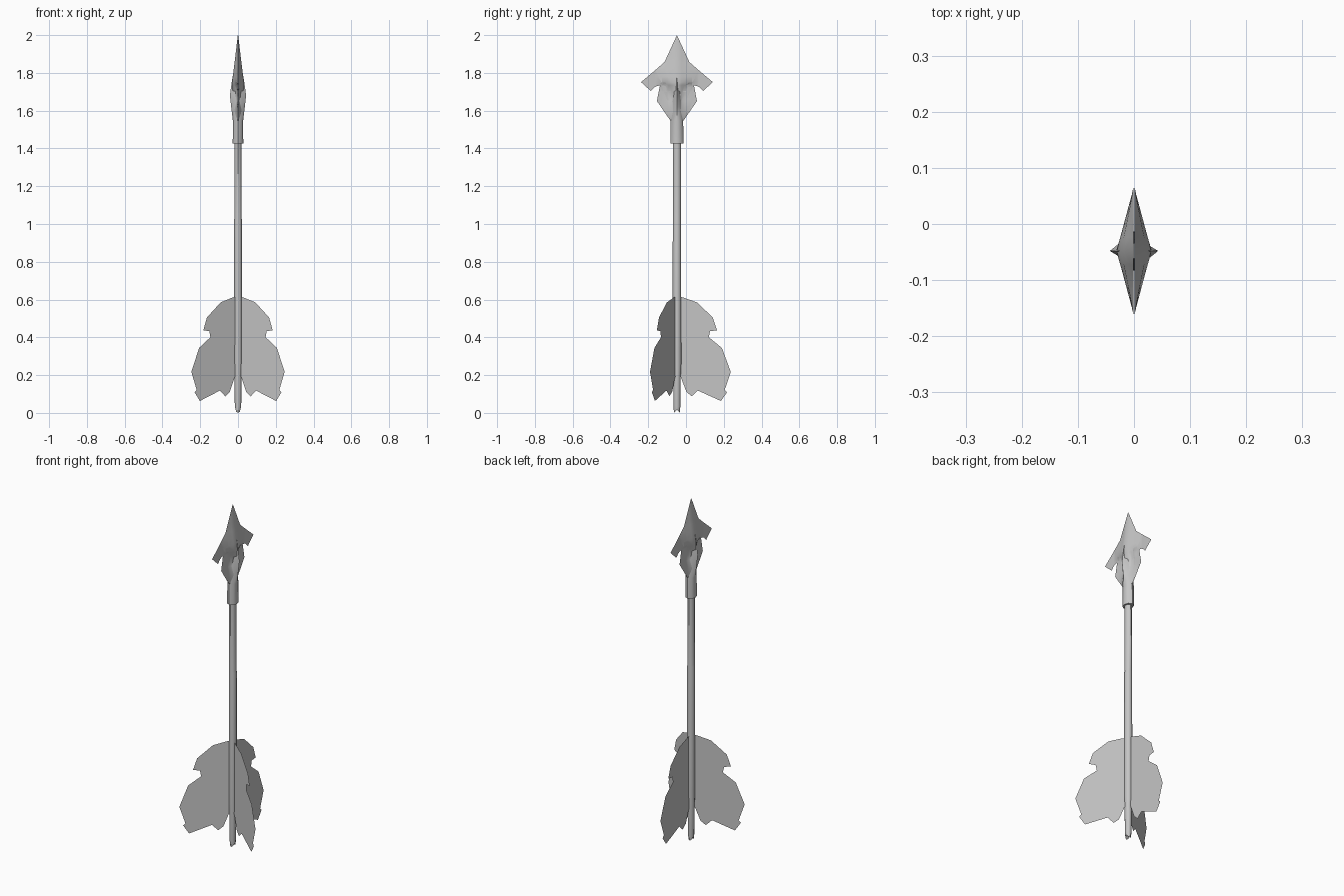
import bpy, bmesh, math
from mathutils import Matrix

if "Cube" in bpy.data.objects:
    bpy.data.objects.remove(bpy.data.objects["Cube"], do_unlink=True)

AXIS_Y = -0.048  # the shaft stands slightly forward of centre

grey = bpy.data.materials.new("plain_grey")
grey.use_nodes = True
COLOUR = (0.56, 0.56, 0.56, 1)
grey.diffuse_color = COLOUR
grey.node_tree.nodes["Principled BSDF"].inputs["Base Color"].default_value = COLOUR


def finish(name, bm, angle=35):
    mesh = bpy.data.meshes.new(name)
    bm.to_mesh(mesh)
    bm.free()
    mesh.materials.append(grey)
    ob = bpy.data.objects.new(name, mesh)
    ob.location.y = AXIS_Y
    bpy.context.collection.objects.link(ob)
    bpy.ops.object.select_all(action='DESELECT')
    ob.select_set(True)
    bpy.context.view_layer.objects.active = ob
    bpy.ops.object.shade_smooth_by_angle(angle=math.radians(angle))
    return ob


def lerp_table(table, z):
    """Piecewise linear lookup in (z, value) pairs sorted by rising z."""
    if z <= table[0][0]:
        return table[0][1]
    for (z0, v0), (z1, v1) in zip(table, table[1:]):
        if z <= z1:
            return v0 + (v1 - v0) * (z - z0) / (z1 - z0)
    return table[-1][1]


def loft(rings):
    """Eight-sided loft; each ring is (z, half x, half y, diagonal factor)."""
    bm = bmesh.new()
    loops = []
    for z, rx, ry, d in rings:
        loop = []
        for k in range(8):
            a = math.pi / 4 * k
            s = 1 if k % 2 == 0 else d / math.sqrt(0.5)
            loop.append(bm.verts.new((rx * s * math.cos(a), ry * s * math.sin(a), z)))
        loops.append(loop)
    for lo, hi in zip(loops, loops[1:]):
        for k in range(8):
            n = (k + 1) % 8
            bm.faces.new((lo[k], lo[n], hi[n], hi[k]))
    bm.faces.new(loops[0][::-1])
    bm.faces.new(loops[-1])
    return bm, loops


# Shaft, narrowing to a notched nock at the bottom
ROUND = 0.707
bm, loops = loft([(0.0, 0.013, 0.016, ROUND), (0.035, 0.017, 0.018, ROUND),
                  (0.20, 0.019, 0.020, ROUND), (0.26, 0.021, 0.023, ROUND),
                  (1.02, 0.021, 0.022, ROUND), (1.03, 0.019, 0.022, ROUND),
                  (1.46, 0.018, 0.021, ROUND)])
for v in loops[0]:
    v.co.z = 0.018 * (1 - abs(v.co.y) / 0.016)
bmesh.ops.triangulate(bm, faces=[f for f in bm.faces if len(f.verts) > 4])
finish("shaft", bm, 50)

# Socket, turning from a round sleeve into a diamond-shaped neck
bm, loops = loft([(1.425, 0.028, 0.035, ROUND), (1.545, 0.027, 0.033, ROUND),
                  (1.62, 0.036, 0.029, 0.6), (1.68, 0.043, 0.024, 0.52),
                  (1.74, 0.035, 0.021, 0.5), (1.82, 0.022, 0.014, 0.5)])
finish("socket", bm, 45)

# Arrowhead blade: one quarter is cut from its outline, thickened, mirrored
OUTLINE = [(0, 2.0), (0.047, 1.89), (0.066, 1.857), (0.114, 1.815), (0.19, 1.751),
           (0.138, 1.704), (0.122, 1.722), (0.106, 1.731), (0.074, 1.735),
           (0.042, 1.725), (0.026, 1.698), (0.026, 1.672), (0.034, 1.658),
           (0.05, 1.652), (0.106, 1.651), (0.085, 1.62), (0.033, 1.545), (0, 1.545)]
RIDGE = [(1.545, 0.024), (1.68, 0.034), (1.75, 0.031), (1.80, 0.025),
         (1.89, 0.014), (2.0, 0.0)]
REACH = [(1.545, 0.033), (1.60, 0.065), (1.65, 0.03), (1.72, 0.026), (1.75, 0.115),
         (1.815, 0.114), (1.857, 0.066), (1.89, 0.047), (2.0, 0.0005)]
bm = bmesh.new()
bm.faces.new([bm.verts.new((0, r, z)) for r, z in OUTLINE])
bmesh.ops.triangulate(bm, faces=bm.faces[:])


def slice_at(co, no):
    bmesh.ops.bisect_plane(bm, geom=bm.verts[:] + bm.edges[:] + bm.faces[:],
                           dist=1e-5, plane_co=co, plane_no=no)


for z in (1.6, 1.65, 1.70, 1.735, 1.75, 1.78, 1.815, 1.857, 1.89):
    slice_at((0, 0, z), (0, 0, 1))
for r in (0.025, 0.05, 0.08, 0.115):
    slice_at((0, r, 0), (0, 1, 0))
bmesh.ops.remove_doubles(bm, verts=bm.verts[:], dist=0.0005)
for f in bm.faces:
    f.normal_update()
    if f.normal.x < 0:
        f.normal_flip()
for v in bm.verts:
    r, z = v.co.y, v.co.z
    v.co.x = max(0.001, lerp_table(RIDGE, z) * (1 - r / lerp_table(REACH, z)))
blade = finish("arrowhead_blade", bm, 40)
mirror = blade.modifiers.new("mirror", 'MIRROR')
mirror.use_axis = (True, True, False)
mirror.merge_threshold = 0.0004

# Three ragged flat feathers around the shaft
FEATHER = [(0.0, 0.615), (0.03, 0.612), (0.106, 0.585), (0.085, 0.548), (0.19, 0.505),
           (0.212, 0.437), (0.135, 0.428), (0.238, 0.344), (0.285, 0.217),
           (0.143, 0.240), (0.265, 0.109), (0.233, 0.063), (0.111, 0.118),
           (0.078, 0.088), (0.060, 0.118), (0.05, 0.112), (0.02, 0.19), (0.0, 0.20)]
for name, degrees in (("back_feather", 90), ("right_feather", 210), ("left_feather", 330)):
    bm = bmesh.new()
    bm.faces.new([bm.verts.new((r, 0, z)) for r, z in FEATHER])
    bmesh.ops.triangulate(bm, faces=bm.faces[:])
    bmesh.ops.rotate(bm, verts=bm.verts[:], cent=(0, 0, 0),
                     matrix=Matrix.Rotation(math.radians(degrees), 3, 'Z'))
    finish(name, bm)
